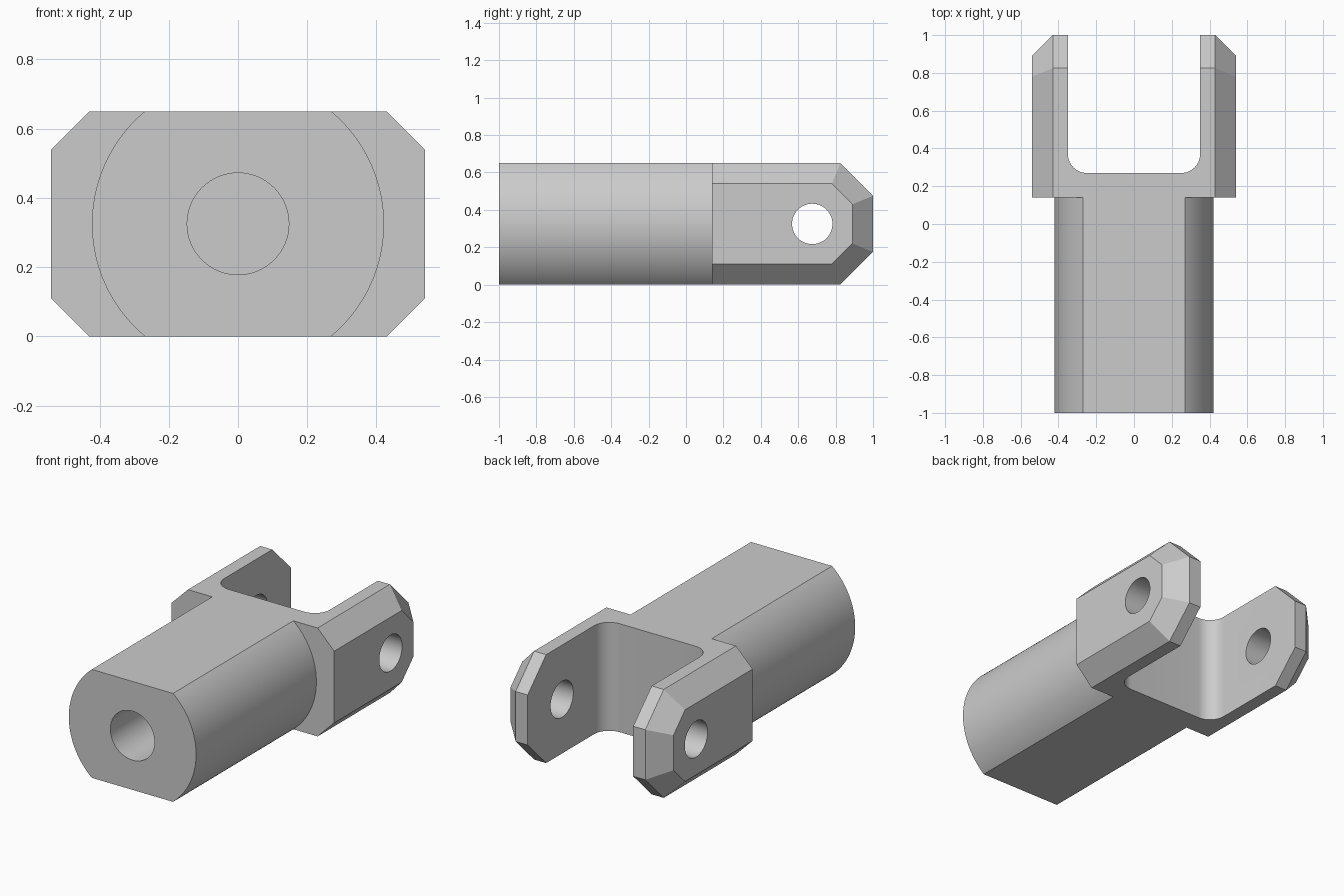
import bpy, bmesh
from math import sin, cos, pi, asin

cube = bpy.data.objects.get("Cube")
if cube:
    bpy.data.objects.remove(cube, do_unlink=True)

steel = bpy.data.materials.new("plain grey steel")
steel.use_nodes = True
GREY = (0.6, 0.6, 0.6, 1)
steel.diffuse_color = GREY
steel.node_tree.nodes["Principled BSDF"].inputs["Base Color"].default_value = GREY

H = 0.65          # height between the flats
MID = H / 2
SHOULDER = 0.14   # where the shaft meets the fork
CHAMFER = 0.11


def loft(name, axis, sections):
    """Solid through (position, outline) sections stacked along an axis."""
    place = {"x": lambda t, u, v: (t, u, v),
             "y": lambda t, u, v: (u, t, v),
             "z": lambda t, u, v: (u, v, t)}[axis]
    bm = bmesh.new()
    rings = [[bm.verts.new(place(t, u, v)) for u, v in pts] for t, pts in sections]
    bm.faces.new(rings[0])
    bm.faces.new(rings[-1])
    n = len(rings[0])
    for a, b in zip(rings, rings[1:]):
        for i in range(n):
            j = (i + 1) % n
            bm.faces.new((a[i], a[j], b[j], b[i]))
    bmesh.ops.recalc_face_normals(bm, faces=bm.faces)
    mesh = bpy.data.meshes.new(name)
    bm.to_mesh(mesh)
    bm.free()
    mesh.materials.append(steel)
    obj = bpy.data.objects.new(name, mesh)
    bpy.context.collection.objects.link(obj)
    return obj


def arc(cu, cv, r, start, end, steps):
    angles = [start + (end - start) * i / steps for i in range(steps + 1)]
    return [(cu + r * cos(a), cv + r * sin(a)) for a in angles]


def circle(cu, cv, r, steps=64):
    return arc(cu, cv, r, 0, 2 * pi, steps)[:-1]


def combine(body, other, operation):
    mod = body.modifiers.new(operation.lower(), "BOOLEAN")
    mod.operation = operation
    mod.solver = "EXACT"
    mod.object = other
    bpy.context.view_layer.objects.active = body
    bpy.ops.object.modifier_apply(modifier=mod.name)
    bpy.data.objects.remove(other, do_unlink=True)


# Fork block: clipped side outline, chamfered all round except at the shoulder
def side_outline(inset):
    tip, tip_z, cut_y = 1 - inset, 0.175 + 0.41 * inset, 0.825 - 0.41 * inset
    lower = [(SHOULDER, inset), (cut_y, inset), (tip, tip_z)]
    return lower + [(y, H - z) for y, z in reversed(lower)]


full, small = side_outline(0), side_outline(CHAMFER)
yoke = loft("clevis_yoke", "x",
            [(-0.54, small), (-0.43, full), (0.43, full), (0.54, small)])

# Round shaft with flats on top and bottom
R = 0.422
tilt = asin(MID / R)
outline = arc(0, MID, R, -tilt, tilt, 40) + arc(0, MID, R, pi - tilt, pi + tilt, 40)
shaft = loft("shaft", "y", [(-1, outline), (SHOULDER + 0.06, outline)])
combine(yoke, shaft, "UNION")

# Slot between the arms, with rounded inner corners
slot_pts = ([(-0.35, 1.2)] + arc(-0.25, 0.37, 0.1, pi, 1.5 * pi, 14)
            + arc(0.25, 0.37, 0.1, 1.5 * pi, 2 * pi, 14) + [(0.35, 1.2)])
combine(yoke, loft("slot", "z", [(-0.2, slot_pts), (H + 0.2, slot_pts)]), "DIFFERENCE")

# Cross pin hole and blind bore in the shaft end
pin = circle(0.675, MID, 0.108)
combine(yoke, loft("pin_hole", "x", [(-1, pin), (1, pin)]), "DIFFERENCE")
bore = circle(0, MID, 0.147)
combine(yoke, loft("bore", "y", [(-1.2, bore), (-0.1, bore)]), "DIFFERENCE")

# Smooth round surfaces, crisp edges
bpy.ops.object.select_all(action="DESELECT")
yoke.select_set(True)
bpy.context.view_layer.objects.active = yoke
bpy.ops.object.shade_smooth_by_angle(angle=pi / 9)
